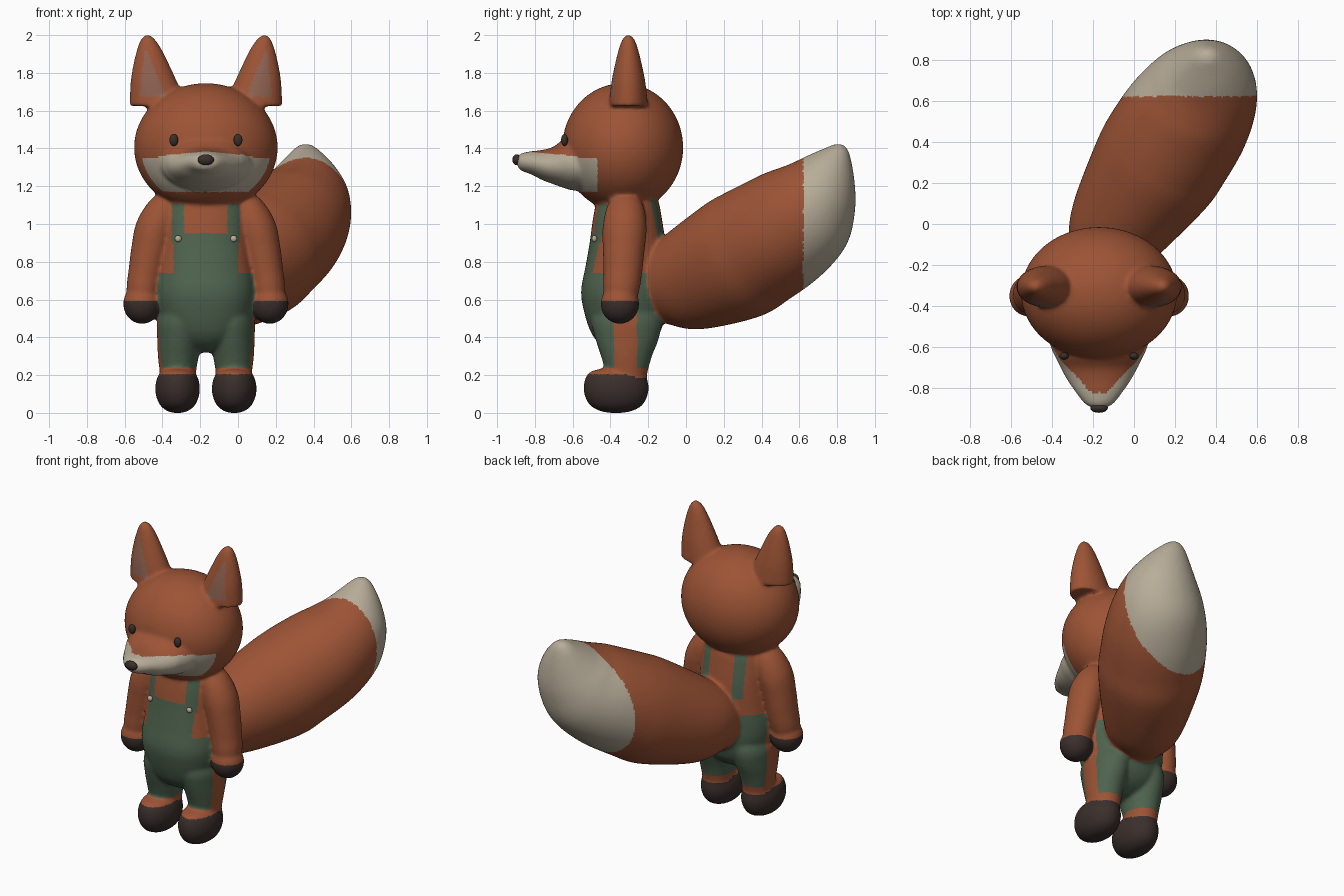
import bpy, bmesh, math
from mathutils import Vector, Matrix
from mathutils.bvhtree import BVHTree

if "Cube" in bpy.data.objects:
    bpy.data.objects.remove(bpy.data.objects["Cube"])

CX = -0.17          # the figure stands left of centre, the tail swings right
skin_verts, skin_faces, skin_paint = [], [], []     # parts to be fused into one soft skin


def material(name, rgb):
    m = bpy.data.materials.new(name)
    m.diffuse_color = (*rgb, 1)
    m.use_nodes = True
    m.node_tree.nodes["Principled BSDF"].inputs["Base Color"].default_value = m.diffuse_color
    return m


RUST = material("rust_fur", (0.335, 0.088, 0.036))
GREEN = material("green_cloth", (0.078, 0.125, 0.078))
CREAM = material("cream_fur", (0.48, 0.42, 0.32))
DARK = material("dark_brown", (0.042, 0.028, 0.024))
INNER = material("inner_ear", (0.27, 0.12, 0.08))


def add_object(name, me, mats):
    for m in mats:
        me.materials.append(m)
    for p in me.polygons:
        p.use_smooth = True
    ob = bpy.data.objects.new(name, me)
    bpy.context.collection.objects.link(ob)
    return ob


def to_skin(bm, paint):
    """Collect a part for the fused body, remembering its colour rule."""
    bmesh.ops.recalc_face_normals(bm, faces=bm.faces)
    bm.verts.index_update()
    base = len(skin_verts)
    skin_verts.extend(v.co.copy() for v in bm.verts)
    for f in bm.faces:
        skin_faces.append([base + v.index for v in f.verts])
        skin_paint.append(paint)
    bm.free()


def sphere(centre, radii, seg, rings):
    bm = bmesh.new()
    mat = Matrix.Translation(centre) @ Matrix.Diagonal((*radii, 1))
    bmesh.ops.create_uvsphere(bm, u_segments=seg, v_segments=rings, radius=1, matrix=mat)
    return bm


def bead(name, centre, radii, mat):
    bm = sphere(centre, radii, 28, 18)
    me = bpy.data.meshes.new(name)
    bm.to_mesh(me)
    bm.free()
    add_object(name, me, [mat])


def smooth_rows(rows, k):
    """Catmull-Rom interpolation of station rows."""
    rows = [Vector(r) for r in rows]
    out = []
    for i in range(len(rows) - 1):
        a, b, c, d = rows[max(i - 1, 0)], rows[i], rows[i + 1], rows[min(i + 2, len(rows) - 1)]
        for j in range(k):
            t = j / k
            out.append(0.5 * (2 * b + (c - a) * t + (2 * a - 5 * b + 4 * c - d) * t * t
                              + (3 * b - a - 3 * c + d) * t ** 3))
    return out + [rows[-1]]


def loft(rows, paint, normal=None, power=2.0, k=6, seg=48, reach=2):
    """Skin rings (x, y, z, radius across, radius deep); rings follow the path unless normal is given."""
    bm = bmesh.new()
    st = smooth_rows(rows, k)
    rings = []
    for i, s in enumerate(st):
        c = Vector(s[:3])
        n = Vector(normal) if normal else (
            Vector(st[min(i + reach, len(st) - 1)][:3]) - Vector(st[max(i - reach, 0)][:3])).normalized()
        v = n.cross(Vector((1, 0, 0))).normalized()
        u = v.cross(n)
        ring = []
        for j in range(seg):
            a = 2 * math.pi * j / seg
            ca, sa = math.cos(a), math.sin(a)
            p = math.copysign(abs(ca) ** (2 / power), ca)
            q = math.copysign(abs(sa) ** (2 / power), sa)
            ring.append(bm.verts.new(c + u * p * s[3] + v * q * s[4]))
        rings.append(ring)
    for r0, r1 in zip(rings, rings[1:]):
        for j in range(seg):
            h = (j + 1) % seg
            bm.faces.new((r0[j], r0[h], r1[h], r1[j]))
    bm.faces.new(rings[0])
    bm.faces.new(rings[-1])
    to_skin(bm, paint)


# --- colour zones ---
def side_stripe(p, d):
    return d > 0.18 and abs(p.y + 0.32) < 0.06


def torso_paint(p, n):
    d = abs(p.x - CX)
    front = p.y < -0.32
    if p.z < 0.74:
        return RUST if side_stripe(p, d) else GREEN
    if front and p.z < 0.95 and d < 0.17:
        return GREEN                                   # bib
    lo = 0.115 if front else 0.09
    if p.z > (0.9 if front else 0.84) and lo < d < lo + 0.065 and abs(p.y + 0.31) > 0.05:
        return GREEN                                   # straps
    return RUST


def leg_paint(p, n):
    return RUST if p.z < 0.24 or side_stripe(p, abs(p.x - CX)) else GREEN


def head_paint(p, n):
    return CREAM if p.y < -0.47 and 1.17 < p.z < 1.385 - 0.12 * abs(p.x - CX) else RUST


def snout_paint(p, n):
    return CREAM if p.z < 1.385 - 0.1 * abs(p.x - CX) or p.y < -0.82 else RUST


# --- head and snout ---
to_skin(sphere((CX, -0.335, 1.405), (0.38, 0.32, 0.34), 80, 56), head_paint)
loft([(CX, -0.50, 1.32, 0.26, 0.15), (CX, -0.60, 1.32, 0.235, 0.142),
      (CX, -0.65, 1.32, 0.212, 0.128), (CX, -0.70, 1.31, 0.188, 0.10),
      (CX, -0.76, 1.312, 0.155, 0.08), (CX, -0.82, 1.324, 0.114, 0.061),
      (CX, -0.87, 1.328, 0.075, 0.047), (CX, -0.89, 1.33, 0.045, 0.03),
      (CX, -0.897, 1.33, 0.005, 0.004)], snout_paint, normal=(0, -1, 0), seg=64)
bead("nose", (CX, -0.895, 1.34), (0.043, 0.024, 0.029), DARK)

# --- torso in dungarees ---
loft([(CX, -0.32, 0.32, 0.05, 0.05), (CX, -0.32, 0.36, 0.14, 0.13),
      (CX, -0.32, 0.43, 0.21, 0.185), (CX, -0.325, 0.55, 0.25, 0.218),
      (CX, -0.33, 0.65, 0.262, 0.225), (CX, -0.32, 0.77, 0.25, 0.213),
      (CX, -0.31, 0.90, 0.235, 0.20), (CX, -0.31, 1.03, 0.225, 0.182),
      (CX, -0.31, 1.13, 0.20, 0.16), (CX, -0.32, 1.22, 0.14, 0.11)],
     torso_paint, normal=(0, 0, 1), power=2.3, seg=80)

# --- paired parts ---
for s, side in ((-1, "left"), (1, "right")):
    def at(off):
        return CX + s * off

    def ear_paint(p, n, ex=at(0.285), s=s):
        inside = abs(p.x - ex - s * 0.15 * (p.z - 1.7)) < 0.25 * (1.95 - p.z)
        return INNER if n.y < -0.6 and 1.67 < p.z < 1.92 and inside else RUST

    loft([(at(o), -0.305, z, rx, ry) for o, z, rx, ry in (
        (0.25, 1.625, 0.154, 0.104), (0.275, 1.75, 0.124, 0.09), (0.29, 1.85, 0.093, 0.07),
        (0.30, 1.93, 0.063, 0.05), (0.307, 1.98, 0.036, 0.031), (0.31, 2.004, 0.008, 0.008))],
        ear_paint, normal=(0, 0, 1))
    bead(side + "_eye", (at(0.17), -0.643, 1.445), (0.023, 0.018, 0.032), DARK)
    bead(side + "_button", (at(0.147), -0.485, 0.922), (0.018, 0.014, 0.018), CREAM)
    # arm and hand
    loft([(at(0.16), -0.32, 1.13, 0.05, 0.06), (at(0.21), -0.32, 1.085, 0.09, 0.098),
          (at(0.265), -0.325, 0.98, 0.106, 0.116), (at(0.295), -0.33, 0.86, 0.101, 0.11),
          (at(0.318), -0.335, 0.74, 0.093, 0.102), (at(0.333), -0.343, 0.65, 0.088, 0.095),
          (at(0.34), -0.347, 0.58, 0.07, 0.075)], RUST)
    to_skin(sphere((at(0.338), -0.35, 0.577), (0.1, 0.102, 0.106), 40, 28),
            lambda p, n: DARK if p.z < 0.59 else RUST)
    # leg and foot
    loft([(at(0.148), -0.315, 0.15, 0.09, 0.10), (at(0.148), -0.315, 0.23, 0.098, 0.115),
          (at(0.146), -0.315, 0.30, 0.108, 0.135), (at(0.14), -0.312, 0.40, 0.118, 0.17),
          (at(0.13), -0.315, 0.50, 0.125, 0.185), (at(0.11), -0.32, 0.62, 0.09, 0.14)],
         leg_paint, normal=(0, 0, 1))
    loft([(at(0.15), -0.37, z, rx, ry) for z, rx, ry in (
        (0.0, 0.02, 0.03), (0.01, 0.055, 0.085), (0.04, 0.092, 0.138), (0.09, 0.114, 0.166),
        (0.14, 0.118, 0.172), (0.19, 0.106, 0.16), (0.222, 0.08, 0.128), (0.238, 0.03, 0.05))],
        lambda p, n: DARK if p.z < 0.205 else RUST, normal=(0, 0, 1))

# --- tail: swells along a rising curve, then hooks up to a blunt tip ---
loft([(-0.17, -0.26, 0.65, 0.13, 0.14), (-0.14, -0.14, 0.67, 0.195, 0.205),
      (-0.07, 0.0, 0.70, 0.25, 0.27), (0.09, 0.25, 0.81, 0.312, 0.33),
      (0.17, 0.38, 0.885, 0.322, 0.328), (0.26, 0.52, 0.975, 0.314, 0.315),
      (0.33, 0.635, 1.075, 0.28, 0.285), (0.36, 0.71, 1.185, 0.23, 0.22),
      (0.362, 0.765, 1.29, 0.155, 0.145), (0.355, 0.81, 1.375, 0.08, 0.07),
      (0.352, 0.825, 1.408, 0.04, 0.035), (0.35, 0.83, 1.42, 0.008, 0.008)],
     lambda p, n: CREAM if p.y > 0.62 else RUST, k=8, seg=80, reach=12)

# --- fuse the parts into one softly blended skin ---
raw = bpy.data.meshes.new("fox_parts")
raw.from_pydata(skin_verts, [], skin_faces)
raw_ob = add_object("skin_helper", raw, [])
remesh = raw_ob.modifiers.new("fuse", 'REMESH')
remesh.mode = 'VOXEL'
remesh.voxel_size = 0.0105
soft = raw_ob.modifiers.new("soften", 'SMOOTH')
soft.factor, soft.iterations = 0.5, 10
dg = bpy.context.evaluated_depsgraph_get()
me = bpy.data.meshes.new_from_object(raw_ob.evaluated_get(dg))
bpy.data.objects.remove(raw_ob)

# --- colour the skin by the rule of the nearest part ---
body = add_object("fox_body", me, [RUST, GREEN, CREAM, DARK, INNER])
slots = {m.name: i for i, m in enumerate(me.materials)}
tree = BVHTree.FromPolygons(skin_verts, skin_faces)
for p in me.polygons:
    rule = skin_paint[tree.find_nearest(p.center)[2]]
    mat = rule(p.center, p.normal) if callable(rule) else rule
    p.material_index = slots[mat.name]
